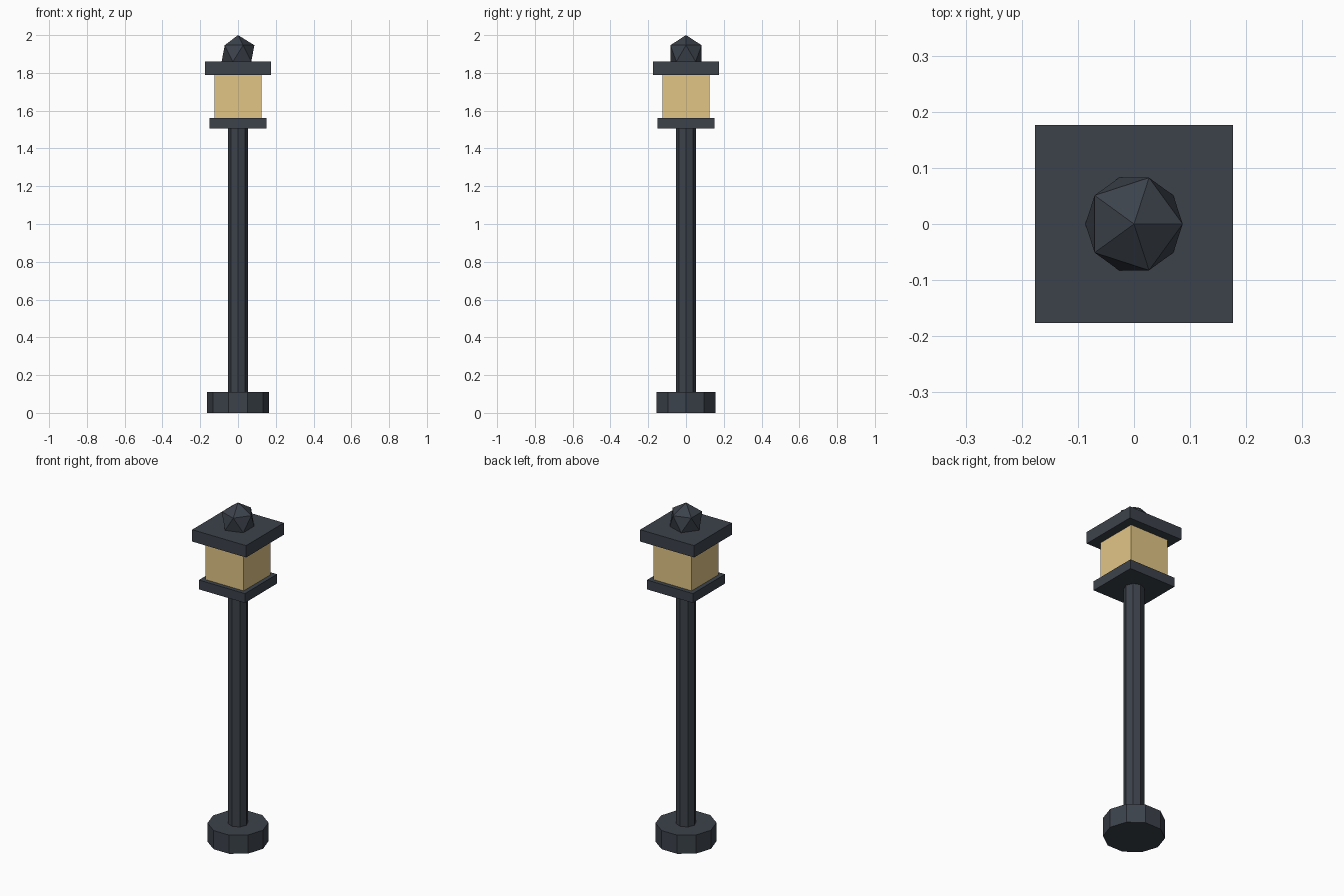
import bpy
from math import radians

if "Cube" in bpy.data.objects:
    bpy.data.objects.remove(bpy.data.objects["Cube"])


def material(name, rgb):
    mat = bpy.data.materials.new(name)
    mat.diffuse_color = (*rgb, 1)
    mat.use_nodes = True
    mat.node_tree.nodes["Principled BSDF"].inputs["Base Color"].default_value = mat.diffuse_color
    return mat


IRON = material("dark_iron", (0.045, 0.055, 0.07))
GLOW = material("warm_glass", (0.76, 0.56, 0.24))


def finish(name, mat):
    obj = bpy.context.object
    obj.name = name
    obj.data.materials.append(mat)


def prism(name, sides, radius, z0, z1):
    bpy.ops.mesh.primitive_cylinder_add(
        vertices=sides, radius=radius, depth=z1 - z0,
        location=(0, 0, (z0 + z1) / 2), rotation=(0, 0, radians(90)))
    finish(name, IRON)


def slab(name, half, z0, z1, mat):
    bpy.ops.mesh.primitive_cube_add(size=1, location=(0, 0, (z0 + z1) / 2))
    bpy.context.object.scale = (2 * half, 2 * half, z1 - z0)
    finish(name, mat)


# Foot and post
prism("base", 10, 0.163, 0, 0.11)
prism("post", 8, 0.054, 0.11, 1.505)

# Lantern head
slab("lantern_tray", 0.15, 1.505, 1.56, IRON)
slab("lantern_glass", 0.125, 1.56, 1.79, GLOW)
slab("lantern_roof", 0.176, 1.79, 1.86, IRON)

# Faceted finial, partly sunk into the roof
bpy.ops.mesh.primitive_ico_sphere_add(subdivisions=1, radius=0.097, location=(0, 0, 1.903))
finish("finial", IRON)
